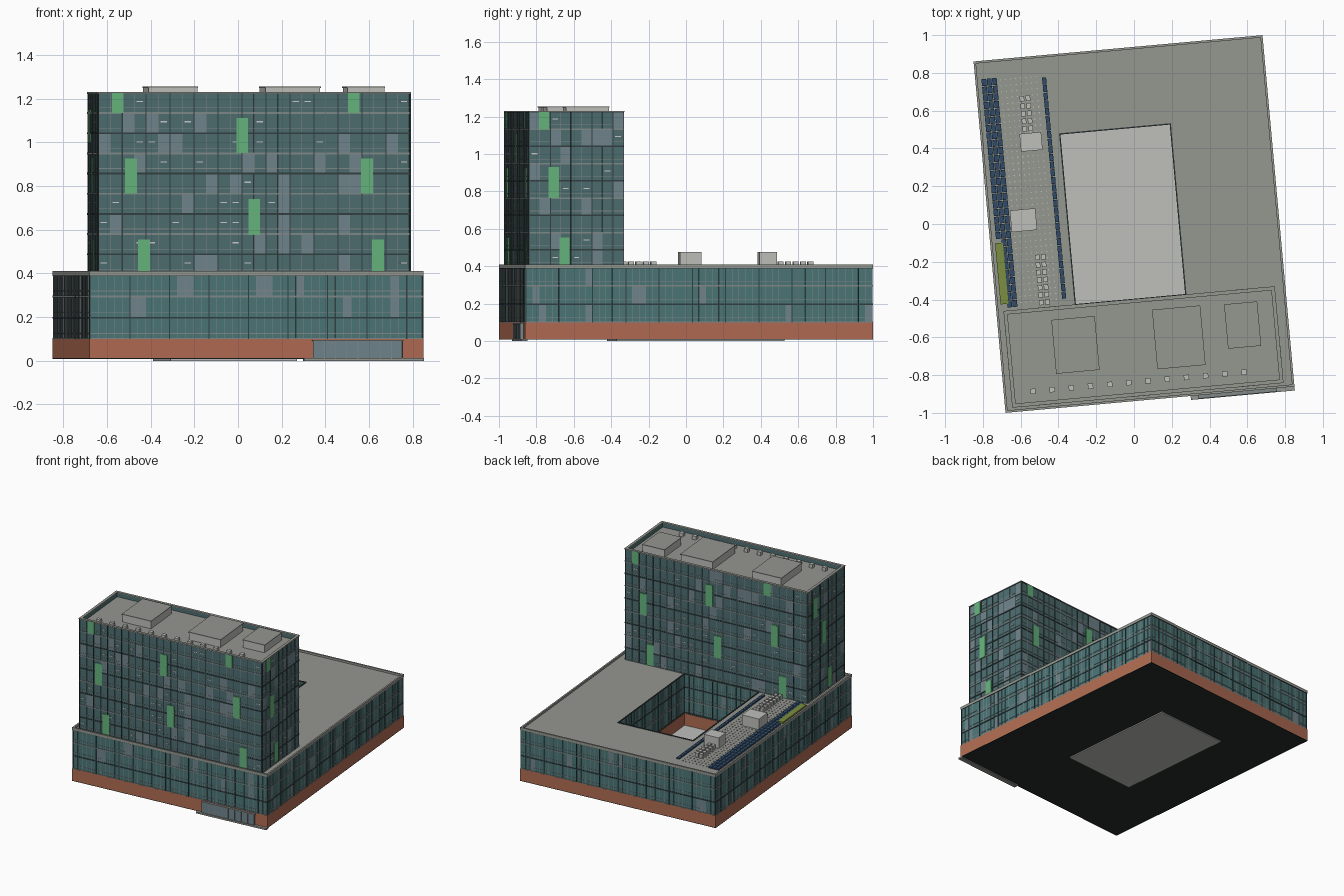
import bpy, bmesh, math, random
from mathutils import Matrix

if "Cube" in bpy.data.objects:
    bpy.data.objects.remove(bpy.data.objects["Cube"])

random.seed(4)
TURN = Matrix.Rotation(math.radians(5.2), 4, 'Z')   # whole building is turned on its site
COLORS = {
    'glass': (0.075, 0.155, 0.165), 'podglass': (0.07, 0.18, 0.185), 'dark': (0.035, 0.05, 0.052),
    'trim': (0.22, 0.25, 0.25), 'slate': (0.16, 0.23, 0.26), 'green': (0.13, 0.46, 0.20),
    'clay': (0.44, 0.15, 0.085), 'roof': (0.30, 0.31, 0.28), 'pale': (0.52, 0.53, 0.50),
    'solar': (0.03, 0.07, 0.14), 'plants': (0.20, 0.27, 0.05), 'soffit': (0.02, 0.024, 0.025),
    'vent': (0.55, 0.58, 0.58),
}
mats, parts = {}, {}
for k, c in COLORS.items():
    mats[k] = bpy.data.materials.new(k)
    mats[k].diffuse_color = (*c, 1)


def box(name, mat, x0, x1, y0, y1, z0, z1):
    bm = parts.setdefault((name, mat), bmesh.new())
    m = Matrix.Translation(((x0 + x1) / 2, (y0 + y1) / 2, (z0 + z1) / 2))
    m = m @ Matrix.Diagonal((x1 - x0, y1 - y0, z1 - z0, 1))
    bmesh.ops.create_cube(bm, size=1, matrix=m)


def ring(name, mat, outer, inner, z0, z1):
    X0, X1, Y0, Y1 = outer
    a0, a1, b0, b1 = inner
    box(name, mat, X0, X1, Y0, b0, z0, z1)
    box(name, mat, X0, X1, b1, Y1, z0, z1)
    box(name, mat, X0, a0, b0, b1, z0, z1)
    box(name, mat, a1, X1, b0, b1, z0, z1)


def inset(r, d):
    return (r[0] + d, r[1] - d, r[2] + d, r[3] - d)


def on_face(face, name, mat, u0, u1, d0, d1, z0, z1):
    """Box on a wall: u runs along the wall, d is the distance outwards."""
    axis, p, s = face
    lo, hi = sorted((p + s * d0, p + s * d1))
    if axis == 'x':
        box(name, mat, u0, u1, lo, hi, z0, z1)
    else:
        box(name, mat, lo, hi, u0, u1, z0, z1)


def facade(face, name, u0, u1, z0, z1, floors, bays, glass, split, chance, vents=False):
    """Curtain wall: glass, floor bands, mullions and scattered pale panels."""
    w, h = (u1 - u0) / bays, (z1 - z0) / floors
    on_face(face, name + '_glazing', glass, u0, u1, -0.002, 0.001, z0, z1)
    for f in range(floors + 1):
        z = z0 + f * h
        on_face(face, name + '_floor_bands', 'dark' if f % 2 else 'trim', u0, u1, 0, 0.0045,
                max(z0, z - 0.004), min(z1, z + 0.004))
        if f < floors:
            on_face(face, name + '_transoms', 'trim', u0, u1, 0, 0.003, z + h * 0.24, z + h * 0.27)
    for b in range(bays + 1):
        u = u0 + b * w
        t = 0.0025 if b % split == 0 else 0.0011
        on_face(face, name + '_mullions', 'dark' if b % split == 0 else 'trim',
                max(u0, u - t), min(u1, u + t), 0, 0.005 if b % split == 0 else 0.0035, z0, z1)
    for f in range(floors):
        for b in range(bays):
            r = random.random()
            if r < chance:
                on_face(face, name + '_pale_panels', 'slate', u0 + b * w, u0 + b * w + w,
                        0, 0.002, z0 + f * h, z0 + f * h + h)
            elif vents and r > 0.86:
                on_face(face, name + '_window_vents', 'vent', u0 + (b + .2) * w, u0 + (b + .75) * w,
                        0, 0.005, z0 + (f + .54) * h, z0 + (f + .6) * h)


POD = (-0.768, 0.768, -0.934, 0.934)
COURT = (-0.345, 0.236, -0.394, 0.507)
TOW = (-0.73, 0.712, -0.91, -0.396)

# podium: underside, clay base, glazed body, roof and parapets
ring('underside', 'soffit', POD, COURT, 0.008, 0.012)
ring('clay_base', 'clay', POD, COURT, 0.012, 0.10)
body, court_wall = inset(POD, 0.005), inset(COURT, -0.005)
ring('podium_body', 'podglass', body, court_wall, 0.10, 0.385)
ring('podium_roof', 'roof', body, court_wall, 0.385, 0.395)
ring('podium_parapet', 'roof', POD, inset(POD, 0.012), 0.39, 0.41)
ring('court_parapet', 'dark', inset(COURT, -0.007), COURT, 0.39, 0.40)
box('court_floor', 'pale', *COURT, 0.0, 0.012)


def faces(r, s=1):
    return [(('x', r[2], -s), r[0], r[1]), (('y', r[1], s), r[2], r[3]),
            (('x', r[3], s), r[0], r[1]), (('y', r[0], -s), r[2], r[3])]


for face, a, b in faces(body):
    facade(face, 'podium', a, b, 0.10, 0.392, 3, round((b - a) / 0.036), 'podglass', 5, 0.06)
for face, a, b in faces(court_wall, -1):
    facade(face, 'court', a, b, 0.012, 0.392, 4, round((b - a) / 0.036), 'podglass', 5, 0.06)

# entrance: glass lobby front with step and door posts
box('entrance_step', 'roof', 0.216, 0.768, -0.955, -0.92, 0.0, 0.012)
box('entrance_glass', 'slate', 0.26, 0.67, -0.948, -0.92, 0.012, 0.09)
box('entrance_canopy', 'trim', 0.255, 0.675, -0.952, -0.92, 0.09, 0.096)
for i in range(9):
    x = 0.26 + i * 0.41 / 8
    box('entrance_posts', 'trim', x - .0015, x + .0015, -0.951, -0.94, 0.012, 0.09)

# tower: core, recessed roof, parapet walls, facades
core = inset(TOW, 0.005)
box('tower_core', 'glass', *core, 0.39, 1.18)
box('tower_roof', 'roof', *inset(core, 0.012), 1.18, 1.195)
ring('tower_parapet', 'glass', core, inset(core, 0.014), 1.17, 1.225)
ring('tower_coping', 'roof', TOW, inset(TOW, 0.02), 1.224, 1.23)
tower_faces = faces(core)
for face, a, b in tower_faces:
    facade(face, 'tower', a, b, 0.395, 1.226, 9, round((b - a) / 0.055), 'glass', 2, 0.15, True)

# green accent panels: (wall position, bottom, top) per tower face
front = [(-.635, 1.135, 1.226), (.449, 1.135, 1.226), (-.063, .95, 1.11), (-.575, .765, .925),
         (.51, .765, .925), (-.008, .575, .74), (-.515, .395, .555), (.56, .395, .555)]
side = [(-.828, 1.13, 1.226), (-.775, .765, .93), (-.717, .41, .555)]
back = [(.625, 1.135, 1.226), (.565, .765, .925), (.51, .395, .555), (.045, .95, 1.11),
        (-.02, .575, .74), (-.41, 1.135, 1.226), (-.47, .765, .925), (-.53, .395, .555)]
left = [(-.50, 1.0, 1.15), (-.62, .765, .93), (-.70, .41, .555)]
for (face, a, b), panels in zip(tower_faces, (front, side, back, left)):
    for u, z0, z1 in panels:
        on_face(face, 'green_panels', 'green', u - .027, u + .027, 0, 0.0055, z0, z1)


def local(x, y):
    v = TURN.inverted() @ Matrix.Translation((x, y, 0)).translation
    return v.x, v.y


def unit(name, mat, x, y, w, d, z0, z1):
    """Roof unit centred on a site position."""
    cx, cy = local(x, y)
    box(name, mat, cx - w / 2, cx + w / 2, cy - d / 2, cy + d / 2, z0, z1)


# tower rooftop plant rooms and vents
for x, y, w, d in [(-.31, -.64, .225, .28), (.237, -.60, .25, .31), (.575, -.535, .17, .23)]:
    unit('roof_plant', 'pale', x, y, w, d, 1.19, 1.249)
    unit('roof_plant_lid', 'roof', x, y, w + .006, d + .006, 1.249, 1.255)
for i in range(12):
    x = -0.613 + i * 0.102
    box('roof_vents', 'pale', x - .014, x + .014, -.848, -.82, 1.19, 1.222)

# terrace plant boxes and condenser rows
for x, y, w, d in [(-.585, .02, .135, .115), (-.545, .435, .115, .095)]:
    unit('terrace_plant', 'pale', x, y, w, d, 0.39, 0.475)
for cx, cy, n in [(-.57, .585, 5), (-.485, -.295, 7)]:
    lx, ly = local(cx, cy)
    for i in range(n):
        for s in (-.016, .016):
            y = ly + (i - (n - 1) / 2) * .04
            box('condensers', 'pale', lx + s - .012, lx + s + .012, y - .014, y + .014, 0.395, 0.425)

# solar arrays, planted strip and paver pedestals
for i in range(30):
    y = -.38 + i * 1.22 / 30
    for j, x in enumerate((-.735, -.707, -.679)):
        if j > 0 or y > -.03:
            box('solar_panels', 'solar', x, x + .025, y, y + .037, 0.395, 0.405)
    if i < 29:
        box('solar_panels', 'solar', -.415, -.393, y + .02, y + .057, 0.395, 0.405)
box('planted_strip', 'plants', -.742, -.70, -.36, -.035, 0.395, 0.407)
for i in range(8):
    for j in range(38):
        x, y = -.635 + i * .027, -.36 + j * .032
        box('paver_pedestals', 'pale', x - .003, x + .003, y - .003, y + .003, 0.394, 0.399)

# turn every part onto the site axis and make objects
for (name, mat), bm in parts.items():
    bm.transform(TURN)
    me = bpy.data.meshes.new(name)
    bm.to_mesh(me)
    bm.free()
    me.materials.append(mats[mat])
    bpy.context.collection.objects.link(bpy.data.objects.new(name, me))

for m in bpy.data.materials:
    if m.users and not m.is_grease_pencil:
        m.use_nodes = True
        m.node_tree.nodes["Principled BSDF"].inputs["Base Color"].default_value = m.diffuse_color
